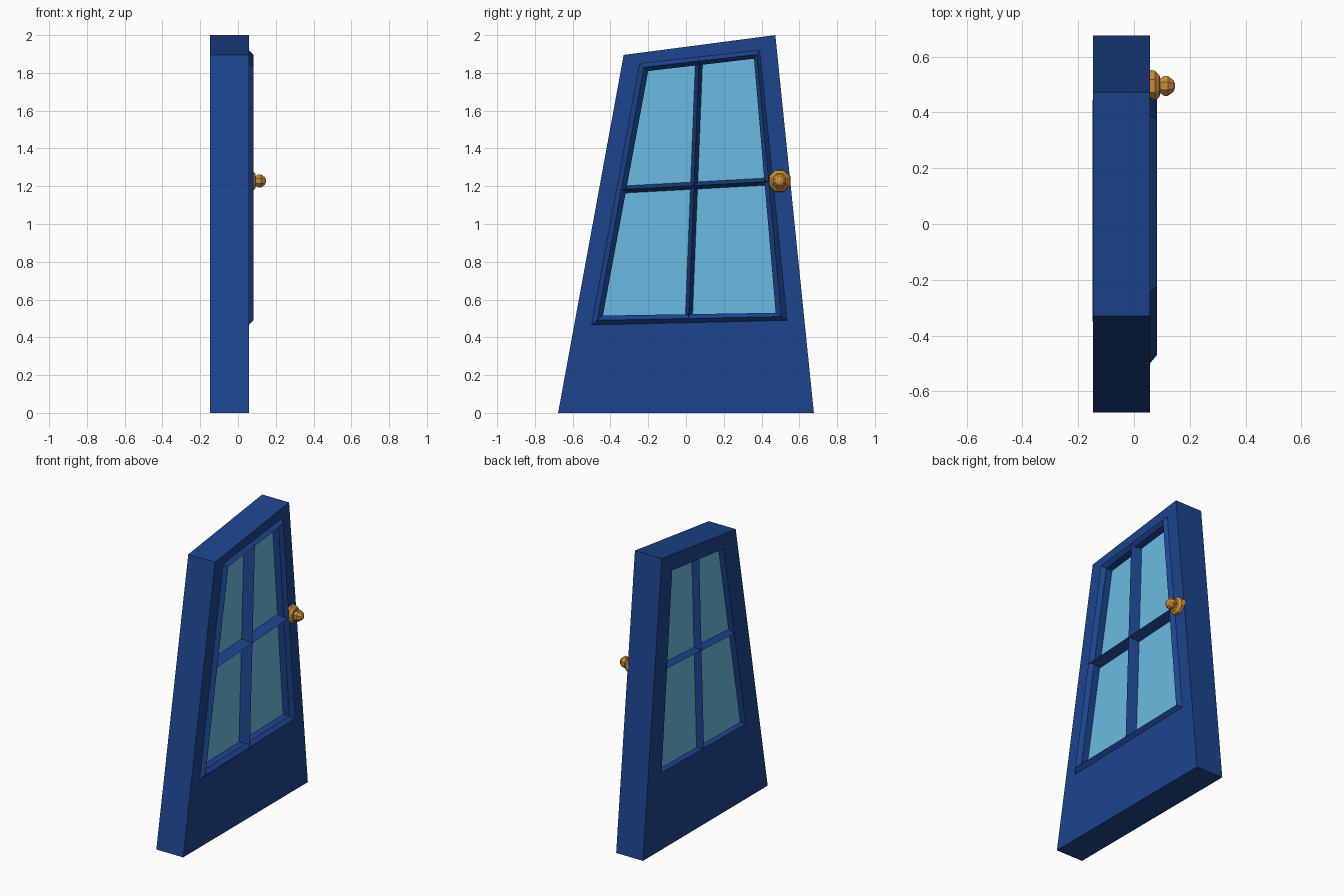
import bpy, bmesh, math
from mathutils import Vector

if "Cube" in bpy.data.objects:
    bpy.data.objects.remove(bpy.data.objects["Cube"])


def material(name, rgb):
    m = bpy.data.materials.new(name)
    m.diffuse_color = (*rgb, 1)
    m.use_nodes = True
    m.node_tree.nodes["Principled BSDF"].inputs["Base Color"].default_value = m.diffuse_color
    return m


BLUE = material("door blue", (0.012, 0.058, 0.27))
GLASS = material("pane blue", (0.145, 0.50, 0.76))
BRASS = material("knob brass", (0.60, 0.27, 0.045))

# Outlines in (y, z), counter-clockwise from lower left
DOOR = [(-0.677, 0), (0.677, 0), (0.473, 2.0), (-0.33, 1.895)]
TRIM = [(-0.50, 0.465), (0.535, 0.49), (0.39, 1.92), (-0.245, 1.85)]
HOLE = [(-0.44, 0.515), (0.475, 0.53), (0.36, 1.875), (-0.20, 1.81)]
RIDGE = [((a + c) / 2, (b + d) / 2) for (a, b), (c, d) in zip(TRIM, HOLE)]
BACK, FRONT, CREST = -0.147, 0.057, 0.082
PANE_BACK, PANE_FRONT = -0.105, 0.01


def loft(name, loops, mat, cyclic=False):
    """Skin equal-length loops of 3D points; ends are capped unless cyclic."""
    bm = bmesh.new()
    rings = [[bm.verts.new(p) for p in loop] for loop in loops]
    n = len(rings[0])
    for i in range(len(rings) if cyclic else len(rings) - 1):
        a, b = rings[i], rings[(i + 1) % len(rings)]
        for k in range(n):
            j = (k + 1) % n
            bm.faces.new((a[k], a[j], b[j], b[k]))
    if not cyclic:
        bm.faces.new(rings[0])
        bm.faces.new(rings[-1])
    bmesh.ops.recalc_face_normals(bm, faces=bm.faces)
    mesh = bpy.data.meshes.new(name)
    bm.to_mesh(mesh)
    bm.free()
    mesh.materials.append(mat)
    ob = bpy.data.objects.new(name, mesh)
    bpy.context.collection.objects.link(ob)
    return ob


def at(outline, x):
    return [(x, y, z) for y, z in outline]


# Door slab with the window opening
loft("door_slab", [at(DOOR, BACK), at(DOOR, FRONT), at(HOLE, FRONT), at(HOLE, BACK)], BLUE, True)

# Raised, chamfered window trim
loft("window_trim", [at(TRIM, FRONT), at(RIDGE, CREST), at(HOLE, FRONT)], BLUE, True)

# Thick glass pane
loft("window_pane", [at(HOLE, PANE_BACK), at(HOLE, PANE_FRONT)], GLASS)


# Glazing bars: ridged strips crossing on both sides of the glass
def bar(name, p, q, base, crest, width=0.019):
    p, q = Vector(p), Vector(q)
    d = (q - p).normalized()
    side = Vector((-d.y, d.x)) * width
    p, q = p - d * 0.025, q + d * 0.025

    def section(c):
        return [(crest, c.x, c.y), (base, c.x + side.x, c.y + side.y),
                (base, c.x - side.x, c.y - side.y)]
    loft(name, [section(p), section(q)], BLUE)


for side, base, crest in (("front", PANE_FRONT, CREST - 0.002), ("back", PANE_BACK, BACK - 0.001)):
    bar(side + "_upright_bar", (0.016, 0.52), (0.068, 1.845), base, crest)
    bar(side + "_cross_bar", (-0.325, 1.183), (0.42, 1.224), base, crest)

# Turned door knob with faceted backplate
PROFILE = [(0.063, 0.05), (0.06, 0.075), (0.042, 0.092), (0.028, 0.093),
           (0.038, 0.107), (0.038, 0.122), (0.022, 0.142), (0.008, 0.147)]
loft("door_knob", [[(x, 0.495 + r * math.cos(t), 1.228 + r * math.sin(t))
                    for t in [math.tau * (k + 0.5) / 8 for k in range(8)]]
                   for r, x in PROFILE], BRASS)
